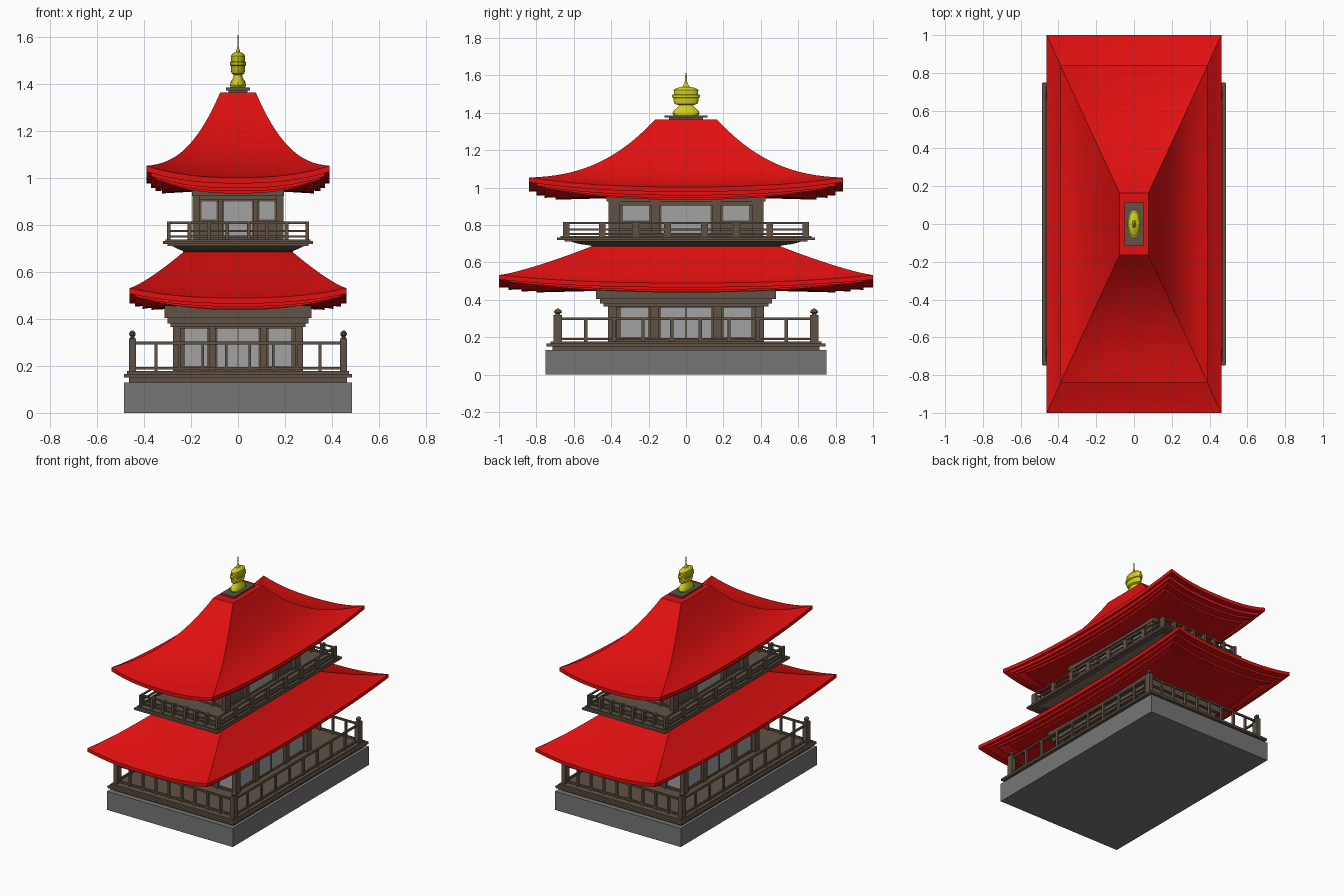
import bpy, bmesh, math
from mathutils import Vector

cube = bpy.data.objects.get("Cube")
if cube:
    bpy.data.objects.remove(cube, do_unlink=True)


def material(name, rgb, rough=0.7):
    m = bpy.data.materials.new(name)
    m.use_nodes = True
    m.diffuse_color = (*rgb, 1)
    bsdf = m.node_tree.nodes["Principled BSDF"]
    bsdf.inputs["Base Color"].default_value = (*rgb, 1)
    bsdf.inputs["Roughness"].default_value = rough
    return m


RED = material("roof red", (0.75, 0.005, 0.005))
WOOD = material("brown timber", (0.115, 0.085, 0.058))
STONE = material("grey stone", (0.18, 0.18, 0.18))
PANE = material("pale screen", (0.36, 0.36, 0.36))
GOLD = material("yellow gold", (0.64, 0.62, 0.01))
SIDES = [(0, -1), (0, 1), (-1, 0), (1, 0)]


def finish(bm, name, mat, smooth=None):
    bmesh.ops.recalc_face_normals(bm, faces=bm.faces)
    mesh = bpy.data.meshes.new(name)
    bm.to_mesh(mesh)
    bm.free()
    mesh.materials.append(mat)
    ob = bpy.data.objects.new(name, mesh)
    bpy.context.collection.objects.link(ob)
    if smooth:
        bpy.ops.object.select_all(action='DESELECT')
        ob.select_set(True)
        bpy.context.view_layer.objects.active = ob
        bpy.ops.object.shade_smooth_by_angle(angle=math.radians(smooth))
    return ob


def box(bm, cx, cy, hx, hy, z0, z1):
    verts = bmesh.ops.create_cube(bm, size=2)["verts"]
    for v in verts:
        v.co = Vector((cx + v.co.x * hx, cy + v.co.y * hy,
                       z0 if v.co.z < 0 else z1))


def slabs(name, mat, layers):
    bm = bmesh.new()
    for hx, hy, z0, z1 in layers:
        box(bm, 0, 0, hx, hy, z0, z1)
    return finish(bm, name, mat)


def side_box(bm, side, hx, hy, f0, f1, out, z0, z1):
    """Box on one wall, spanning fractions f0..f1 of its half width."""
    dx, dy = side
    mid, half = (f0 + f1) / 2, (f1 - f0) / 2
    if dx:
        box(bm, dx * hx, mid * hy, out, half * hy, z0, z1)
    else:
        box(bm, mid * hx, dy * hy, half * hx, out, z0, z1)


def loft(bm, rings):
    rows = [[bm.verts.new(p) for p in ring] for ring in rings]
    n = len(rows[0])
    for a, b in zip(rows, rows[1:]):
        for i in range(n):
            bm.faces.new((a[i], a[(i + 1) % n], b[(i + 1) % n], b[i]))
    bm.faces.new(rows[0])
    bm.faces.new(rows[-1])


def turned(bm, cx, cy, squash, profile, sides):
    loft(bm, [[(cx + squash * r * math.cos(math.tau * i / sides),
                cy + r * math.sin(math.tau * i / sides), z)
               for i in range(sides)] for r, z in profile])


# Sweeping hipped roof: one loft from the top, round the eave, to the soffit
def roof(name, hx, hy, s_top, z_eave, z_top, curve, sag, soffit, n=16, rows=14):
    levels = []
    for j in range(rows + 1):
        t = 1 - j / rows
        levels.append((1 + (s_top - 1) * t, z_eave + (z_top - z_eave) * curve(t),
                       sag * (1 - t) ** 1.3))
    levels += [(s, z, sag) for s, z in soffit]
    levels.append((0.4, soffit[-1][1] - sag + 0.01, 0))
    rings = []
    for s, z, drop in levels:
        ring = []
        for ax, ay, bx, by in [(-1, -1, 1, -1), (1, -1, 1, 1),
                               (1, 1, -1, 1), (-1, 1, -1, -1)]:
            for i in range(n):
                k = i / n
                u = abs(2 * k - 1)
                ring.append((s * hx * (ax + (bx - ax) * k),
                             s * hy * (ay + (by - ay) * k),
                             z - drop * (1 - u ** 2.5)))
        rings.append(ring)
    bm = bmesh.new()
    loft(bm, rings)
    return finish(bm, name, RED, 20)


# Timber storey: core wall, columns, screens and frames on all four sides
def storey(name, hx, hy, z0, z1, z_window, z_head, post, leaves):
    slabs(name + "_wall", WOOD, [(hx, hy, z0, z1)])
    wood, pane = bmesh.new(), bmesh.new()
    for sx in (-1, 1):
        for sy in (-1, 1):
            box(wood, sx * hx * 1.04, sy * hy * 1.02, post, post * hy / hx, z0, z1)
    for side in SIDES:
        for m in (-1, 1):
            f = sorted((m * 0.38, m * 0.49))
            side_box(wood, side, hx, hy, *f, 0.017, z0, z1)
            f = sorted((m * 0.53, m * 0.9))
            side_box(pane, side, hx, hy, *f, 0.004, z_window, z_head)
        side_box(pane, side, hx, hy, -0.35, 0.35, 0.004, z0 + 0.01, z_head)
        side_box(wood, side, hx, hy, -1, 1, 0.009, z_head, z1)
        side_box(wood, side, hx, hy, -1, 1, 0.009, z0, z0 + 0.015)
        if leaves:
            side_box(wood, side, hx, hy, -0.012, 0.012, 0.008, z0, z_head)
    finish(wood, name + "_columns", WOOD)
    finish(pane, name + "_screens", PANE)


# Railing: posts at fractions of each side, plus horizontal bars
def railing(name, hx, hy, fractions, px, py, z0, z1, bars, bar):
    bm = bmesh.new()
    for side in SIDES:
        dx, dy = side
        for f in fractions:
            for m in (-1, 1):
                box(bm, dx * hx if dx else m * f * hx,
                    dy * hy if dy else m * f * hy, px, py, z0, z1)
        for z in bars:
            side_box(bm, side, hx, hy, -1.01, 1.01, bar, z - bar, z + bar)
    return finish(bm, name, WOOD)


# Stone base and stepped timber deck
slabs("stone_base", STONE, [(0.485, 0.75, 0, 0.13)])
slabs("lower_deck", WOOD, [(0.465, 0.715, 0.13, 0.15), (0.486, 0.745, 0.15, 0.165),
                           (0.472, 0.725, 0.165, 0.178)])

# Lower railing with corner posts and knobs
railing("lower_railing", 0.45, 0.69, [k / 9 for k in (1, 3, 5, 7)],
        0.006, 0.009, 0.17, 0.295, (0.19, 0.298), 0.006)
bm = bmesh.new()
for sx in (-1, 1):
    for sy in (-1, 1):
        x, y = sx * 0.45, sy * 0.685
        box(bm, x, y, 0.015, 0.023, 0.17, 0.318)
        turned(bm, x, y, 0.65, [(0.015, 0.318), (0.012, 0.326), (0.022, 0.332),
                                (0.02, 0.342), (0.006, 0.352)], 10)
finish(bm, "lower_corner_posts", WOOD)

# Lower storey and its head beams
storey("lower_storey", 0.25, 0.385, 0.175, 0.39, 0.2, 0.357, 0.016, True)
slabs("lower_beams", WOOD, [(0.288, 0.44, 0.365, 0.39), (0.3, 0.46, 0.38, 0.412),
                            (0.314, 0.482, 0.405, 0.46)])
roof("lower_roof", 0.462, 1.0, 0.505, 0.532, 0.685, lambda t: t ** 1.25, 0.042,
     [(1, 0.508), (0.95, 0.508), (0.95, 0.495), (0.88, 0.497), (0.88, 0.485),
      (0.8, 0.49), (0.8, 0.481)])

# Balcony: flared underside, deck and railing
bm = bmesh.new()
loft(bm, [[(sx * hx, sy * hy, z) for sx, sy in ((-1, -1), (1, -1), (1, 1), (-1, 1))]
          for hx, hy, z in [(0.225, 0.49, 0.67), (0.235, 0.51, 0.69),
                            (0.255, 0.57, 0.698), (0.295, 0.64, 0.718)]])
finish(bm, "balcony_underside", WOOD)
slabs("balcony_deck", WOOD, [(0.3, 0.65, 0.712, 0.722), (0.319, 0.69, 0.72, 0.733),
                             (0.308, 0.67, 0.733, 0.74)])
railing("balcony_railing", 0.295, 0.64, (0.155, 0.42, 0.7, 1.0),
        0.008, 0.018, 0.735, 0.815, (0.752, 0.775, 0.81), 0.005)

# Upper storey and its head beams
storey("upper_storey", 0.172, 0.375, 0.735, 0.95, 0.825, 0.9, 0.014, False)
slabs("upper_beams", WOOD, [(0.186, 0.405, 0.908, 0.925), (0.196, 0.425, 0.925, 0.955)])
roof("upper_roof", 0.39, 0.84, 0.195, 1.053, 1.365,
     lambda t: 0.1 * t + 0.9 * t ** 2.5, 0.05,
     [(1, 1.028), (0.95, 1.028), (0.95, 1.008), (0.9, 1.008), (0.9, 0.995),
      (0.83, 0.997), (0.83, 0.985)])

# Finial plinth and turned ornament
slabs("finial_plinth", WOOD, [(0.04, 0.09, 1.36, 1.374), (0.051, 0.114, 1.374, 1.386)])
bm = bmesh.new()
turned(bm, 0, 0, 0.46, [
    (0.066, 1.385), (0.073, 1.395), (0.068, 1.41), (0.045, 1.428), (0.038, 1.44),
    (0.06, 1.447), (0.066, 1.46), (0.066, 1.478), (0.075, 1.482), (0.075, 1.495),
    (0.064, 1.498), (0.066, 1.522), (0.05, 1.532), (0.02, 1.538), (0.014, 1.55),
    (0.007, 1.555), (0.006, 1.58), (0.002, 1.612)], 20)
finish(bm, "finial", GOLD, 30)
